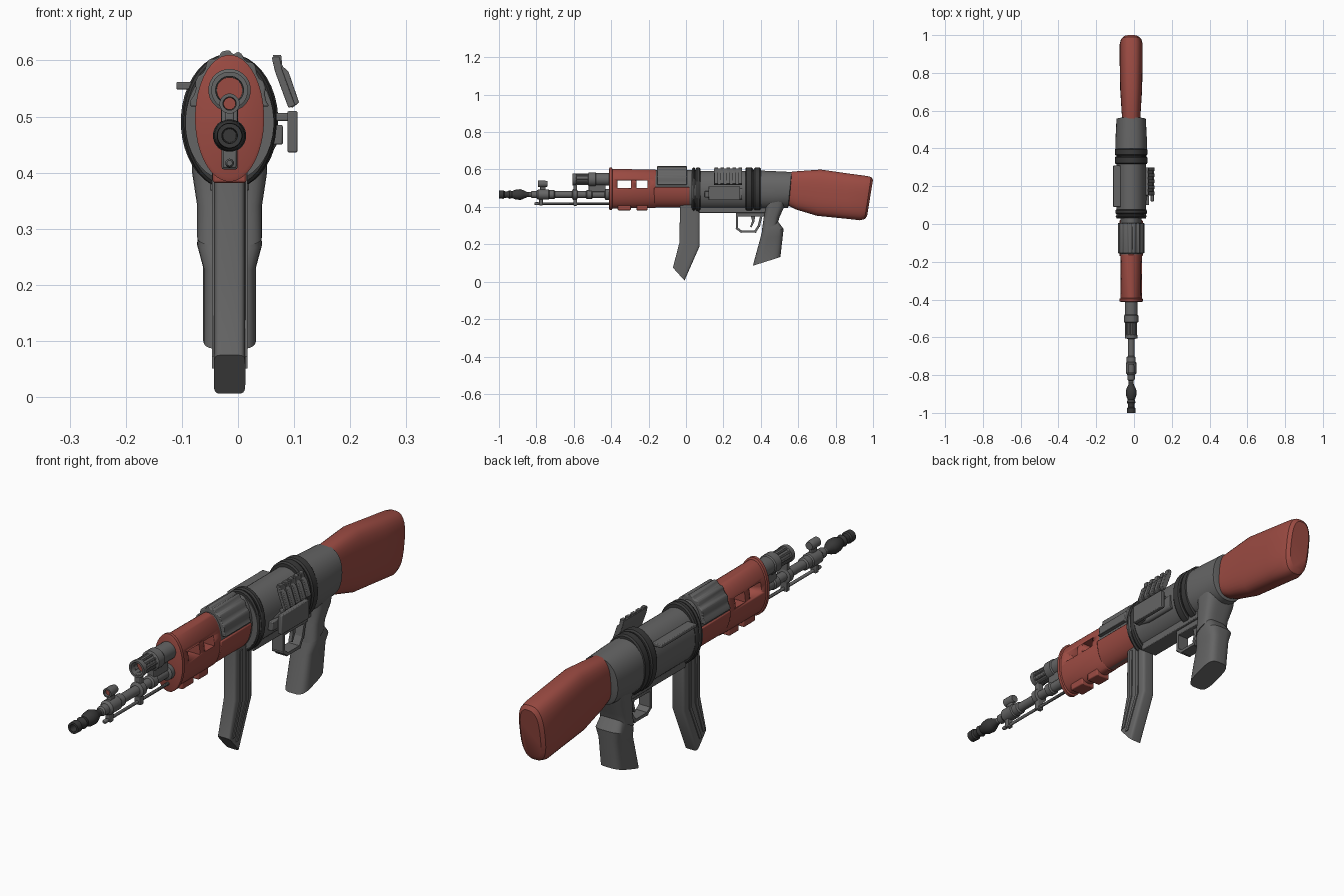
import bpy, bmesh, math
from mathutils import Vector

C = -0.015  # centre plane of the body


def mat(name, col):
    m = bpy.data.materials.new(name)
    m.diffuse_color = (*col, 1)
    return m


RED = mat("red", (0.33, 0.07, 0.055))
DARK = mat("dark", (0.04, 0.04, 0.04))
GREY = mat("grey", (0.13, 0.13, 0.13))


def finish(name, bm, m, angle=35):
    bmesh.ops.recalc_face_normals(bm, faces=bm.faces)
    me = bpy.data.meshes.new(name)
    bm.to_mesh(me)
    bm.free()
    me.materials.append(m)
    me.shade_smooth()
    me.set_sharp_from_angle(angle=math.radians(angle))
    ob = bpy.data.objects.new(name, me)
    bpy.context.collection.objects.link(ob)
    return ob


def loft(name, secs, m=GREY, n=32, e=1.0, cx=C, angle=35):
    """Skin rounded sections, each (y0, z0, y1, z1, half width)."""
    bm = bmesh.new()
    rings = []
    sp = lambda v: math.copysign(abs(v) ** e, v)
    for y0, z0, y1, z1, w in secs:
        ring = []
        for i in range(n):
            a = 2 * math.pi * (i + 0.5) / n
            t = sp(math.sin(a)) / 2 + 0.5
            ring.append(bm.verts.new((cx + w * sp(math.cos(a)), y0 + (y1 - y0) * t, z0 + (z1 - z0) * t)))
        rings.append(ring)
    for a, b in zip(rings, rings[1:]):
        for i in range(n):
            bm.faces.new((a[i], a[(i + 1) % n], b[(i + 1) % n], b[i]))
    bm.faces.new(rings[0])
    bm.faces.new(rings[-1])
    return finish(name, bm, m, angle)


def lathe(name, z, prof, m=GREY, n=20, k=1.0, cx=C):
    """Turned part along y from (y, radius); k scales the width."""
    return loft(name, [(y, z - r, y, z + r, r * k) for y, r in prof], m, n, cx=cx)


def prism(name, pts, axis, lo, hi, m=GREY, bev=0.0):
    """Extrude a (y, z) outline along x, or an (x, z) outline along y."""
    bm = bmesh.new()
    co = (lambda p, d: (d, p[0], p[1])) if axis == "x" else (lambda p, d: (p[0], d, p[1]))
    a = [bm.verts.new(co(p, lo)) for p in pts]
    b = [bm.verts.new(co(p, hi)) for p in pts]
    n = len(pts)
    bm.faces.new(a)
    bm.faces.new(b)
    for i in range(n):
        bm.faces.new((a[i], a[(i + 1) % n], b[(i + 1) % n], b[i]))
    ob = finish(name, bm, m)
    if bev:
        mod = ob.modifiers.new("bevel", "BEVEL")
        mod.width, mod.segments = bev, 2
    return ob


def box(name, x0, x1, y0, y1, z0, z1, m=GREY, bev=0.003):
    return prism(name, [(y0, z0), (y1, z0), (y1, z1), (y0, z1)], "x", x0, x1, m, bev)


def ring(name, y0, y1, rz, rx, m=DARK):
    b = 0.006
    return lathe(name, 0.491, [(y0, rz - b), (y0 + b, rz), (y1 - b, rz), (y1, rz - b)], m, 40, rx / rz)


# stock
loft("stock", [(0.54, 0.41, 0.54, 0.585, 0.05), (0.59, 0.385, 0.58, 0.59, 0.05),
               (0.70, 0.352, 0.72, 0.60, 0.058), (0.85, 0.337, 0.86, 0.58, 0.061),
               (0.93, 0.328, 0.965, 0.566, 0.061), (0.955, 0.334, 0.99, 0.56, 0.055),
               (0.968, 0.35, 1.0, 0.545, 0.042)], RED, e=0.72)

# receiver
lathe("receiver", 0.489, [(0.03, 0.104), (0.35, 0.104)], n=40, k=0.76)
loft("receiver_rear", [(0.39, 0.387, 0.39, 0.595, 0.083), (0.46, 0.385, 0.46, 0.592, 0.083),
                       (0.545, 0.395, 0.565, 0.587, 0.078), (0.55, 0.405, 0.565, 0.575, 0.068)], e=0.9)
box("receiver_floor", C - 0.035, C + 0.035, 0.07, 0.43, 0.368, 0.41)
box("left_ledge", -0.11, -0.07, 0.09, 0.31, 0.548, 0.562)
loft("right_boss", [(0.11, 0.45, 0.11, 0.485, 0.012), (0.16, 0.44, 0.16, 0.5, 0.016),
                    (0.30, 0.44, 0.30, 0.5, 0.016)], cx=0.054, e=0.6, n=16)

# clamping rings
for i, (y0, y1, rz, rx) in enumerate([(0.033, 0.048, 0.121, 0.082), (0.052, 0.077, 0.121, 0.084),
                                      (0.318, 0.357, 0.121, 0.087), (0.362, 0.40, 0.119, 0.086)]):
    ring(f"ring_{i}", y0, y1, rz, rx)
lathe("ring_core", 0.49, [(0.035, 0.108), (0.075, 0.108)], DARK, 40, 0.72)
lathe("rear_core", 0.49, [(0.33, 0.108), (0.395, 0.108)], DARK, 40, 0.72)

# side rail on the right, with fingers
prism("side_rail_upper", [(0.06, 0.606), (0.074, 0.606), (0.078, 0.585), (0.102, 0.52),
                          (0.09, 0.515), (0.066, 0.58)], "y", 0.15, 0.30, bev=0.002)
box("side_rail_lower", 0.088, 0.106, 0.12, 0.29, 0.436, 0.51)
box("side_rail_arm", 0.05, 0.092, 0.17, 0.27, 0.492, 0.506)
box("side_rail_foot", 0.055, 0.08, 0.10, 0.15, 0.45, 0.485)
for i in range(5):
    y = 0.152 + i * 0.032
    prism(f"side_rail_finger_{i}", [(0.062, 0.61), (0.077, 0.61), (0.079, 0.59), (0.09, 0.58),
                                    (0.109, 0.525), (0.096, 0.515), (0.07, 0.578)], "y", y, y + 0.02, bev=0.002)

# ribbed upper cover
arch = []
for i in range(29):
    a = math.radians(10 + 160 * i / 28)
    s = 1.0 if i % 4 in (0, 1, 3) and i % 4 != 0 or i == 14 else 0.93
    s = 1.0 if (i + 1) % 4 in (0, 1) or (i + 1) % 4 == 3 and i == 14 else 0.94
    arch.append((C + 0.072 * s * math.cos(a), 0.497 + 0.121 * s * math.sin(a)))
prism("upper_cover", arch, "y", -0.155, 0.005, bev=0.003)
lathe("cover_core", 0.497, [(-0.165, 0.1), (0.035, 0.1)], GREY, 40, 0.56)

# red lower handguard
low = [(C + 0.062 * math.cos(math.radians(a)), 0.505 + 0.108 * math.sin(math.radians(a)))
       for a in range(180, 361, 10)]
prism("lower_handguard", low, "y", -0.17, 0.02, RED, 0.004)

# red shroud with flange and windows cut through
shroud = lathe("shroud", 0.497, [(-0.412, 0.105), (-0.409, 0.113), (-0.396, 0.113), (-0.393, 0.105),
                                 (-0.165, 0.104), (-0.16, 0.1)], RED, 40, 0.545)
for i, (y0, y1) in enumerate([(-0.365, -0.295), (-0.265, -0.205)]):
    cut = box(f"window_cutter_{i}", -0.2, 0.2, y0, y1, 0.5, 0.54, RED, 0)
    cut.hide_render = True
    cut.hide_set(True)
    cut.display_type = "WIRE"
    mod = shroud.modifiers.new("window", "BOOLEAN")
    mod.object, mod.solver = cut, "EXACT"
    box(f"shroud_foot_{i}", C - 0.03, C + 0.03, y0, y1, 0.382, 0.42, RED, 0.004)

# upper gas tube with fluted middle and red bore
lathe("gas_tube", 0.547, [(-0.40, 0.034), (-0.48, 0.034), (-0.485, 0.038), (-0.52, 0.038), (-0.525, 0.028),
                          (-0.585, 0.028), (-0.588, 0.033), (-0.607, 0.033), (-0.607, 0.025),
                          (-0.55, 0.022)], n=24)
lathe("gas_tube_bore", 0.547, [(-0.57, 0.0235), (-0.54, 0.02)], RED)
for i in range(10):
    a = 2 * math.pi * i / 10
    lathe(f"gas_tube_flute_{i}", 0.547 + 0.027 * math.sin(a), [(-0.588, 0.005), (-0.52, 0.005)],
          n=8, cx=C + 0.027 * math.cos(a))

# barrel and dark muzzle
lathe("barrel", 0.466, [(-0.40, 0.03), (-0.43, 0.03), (-0.435, 0.02), (-0.5, 0.02), (-0.505, 0.025), (-0.53, 0.025),
                        (-0.535, 0.018), (-0.58, 0.018), (-0.583, 0.029), (-0.605, 0.029), (-0.61, 0.018),
                        (-0.70, 0.018), (-0.705, 0.024), (-0.73, 0.024), (-0.735, 0.028), (-0.79, 0.028),
                        (-0.80, 0.02), (-0.825, 0.019), (-0.83, 0.013), (-0.85, 0.013)])
lathe("muzzle", 0.466, [(-0.825, 0.012), (-0.85, 0.014), (-0.87, 0.024), (-0.885, 0.029), (-0.91, 0.027),
                        (-0.93, 0.019), (-0.945, 0.023), (-0.955, 0.017), (-0.97, 0.018), (-0.975, 0.023),
                        (-1.0, 0.022), (-1.0, 0.014), (-0.95, 0.012)], DARK)

# front sight tube
lathe("front_sight", 0.523, [(-0.74, 0.015), (-0.755, 0.018), (-0.79, 0.018), (-0.79, 0.012), (-0.76, 0.01)], n=16)
lathe("front_sight_bead", 0.523, [(-0.782, 0.011), (-0.765, 0.011)], RED, 12)
box("front_sight_post", C - 0.008, C + 0.008, -0.78, -0.75, 0.48, 0.512)

# cleaning rod and barrel links
lathe("rod", 0.417, [(-0.81, 0.005), (-0.805, 0.008), (-0.79, 0.008), (-0.785, 0.006), (-0.40, 0.006)], n=10)
box("front_link", C - 0.012, C + 0.012, -0.785, -0.765, 0.408, 0.445)
box("middle_link", C - 0.014, C + 0.014, -0.602, -0.582, 0.406, 0.525)
box("rear_link", C - 0.015, C + 0.015, -0.52, -0.43, 0.48, 0.53)

# magazine with ribs
loft("magazine", [(-0.032, 0.43, 0.073, 0.43, 0.028), (-0.035, 0.21, 0.073, 0.19, 0.028),
                  (-0.07, 0.075, -0.008, 0.006, 0.028)], e=0.3, n=24)
for s in (-1, 1):
    for f in (0.3, 0.65):
        path = [(-0.032 + 0.105 * f, 0.40), (-0.035 + 0.108 * f, 0.205 - 0.02 * f), (-0.066 + 0.06 * f, 0.09 - 0.06 * f)]
        x = C + s * 0.0285
        prism(f"magazine_rib_{s}_{f}", [(y - 0.007, z) for y, z in path] + [(y + 0.007, z) for y, z in path[::-1]],
              "x", x - 0.003, x + 0.003)

# pistol grip
loft("grip_neck", [(0.42, 0.45, 0.54, 0.45, 0.068), (0.425, 0.40, 0.525, 0.40, 0.067),
                   (0.415, 0.34, 0.50, 0.345, 0.058), (0.405, 0.27, 0.49, 0.31, 0.058)], e=0.6)
loft("grip", [(0.415, 0.31, 0.49, 0.325, 0.05), (0.405, 0.265, 0.522, 0.282, 0.058),
              (0.395, 0.225, 0.518, 0.245, 0.0475), (0.357, 0.085, 0.505, 0.132, 0.0475)], e=0.55, n=24)

# trigger guard and trigger
guard = [(0.273, 0.38), (0.273, 0.285), (0.295, 0.268), (0.37, 0.268), (0.39, 0.30), (0.405, 0.36)]
for i, (p, q) in enumerate(zip(guard, guard[1:])):
    p, q = Vector(p), Vector(q)
    d = (q - p).normalized() * 0.006
    o = Vector((-d.y, d.x))
    prism(f"trigger_guard_{i}", [p - d - o, q + d - o, q + d + o, p - d + o], "x", C - 0.024, C + 0.024)
box("trigger_guard_top", C - 0.024, C + 0.024, 0.267, 0.42, 0.348, 0.372)
prism("trigger", [(0.345, 0.36), (0.37, 0.36), (0.366, 0.32), (0.35, 0.29), (0.343, 0.293), (0.353, 0.325)],
      "x", C - 0.007, C + 0.007)
